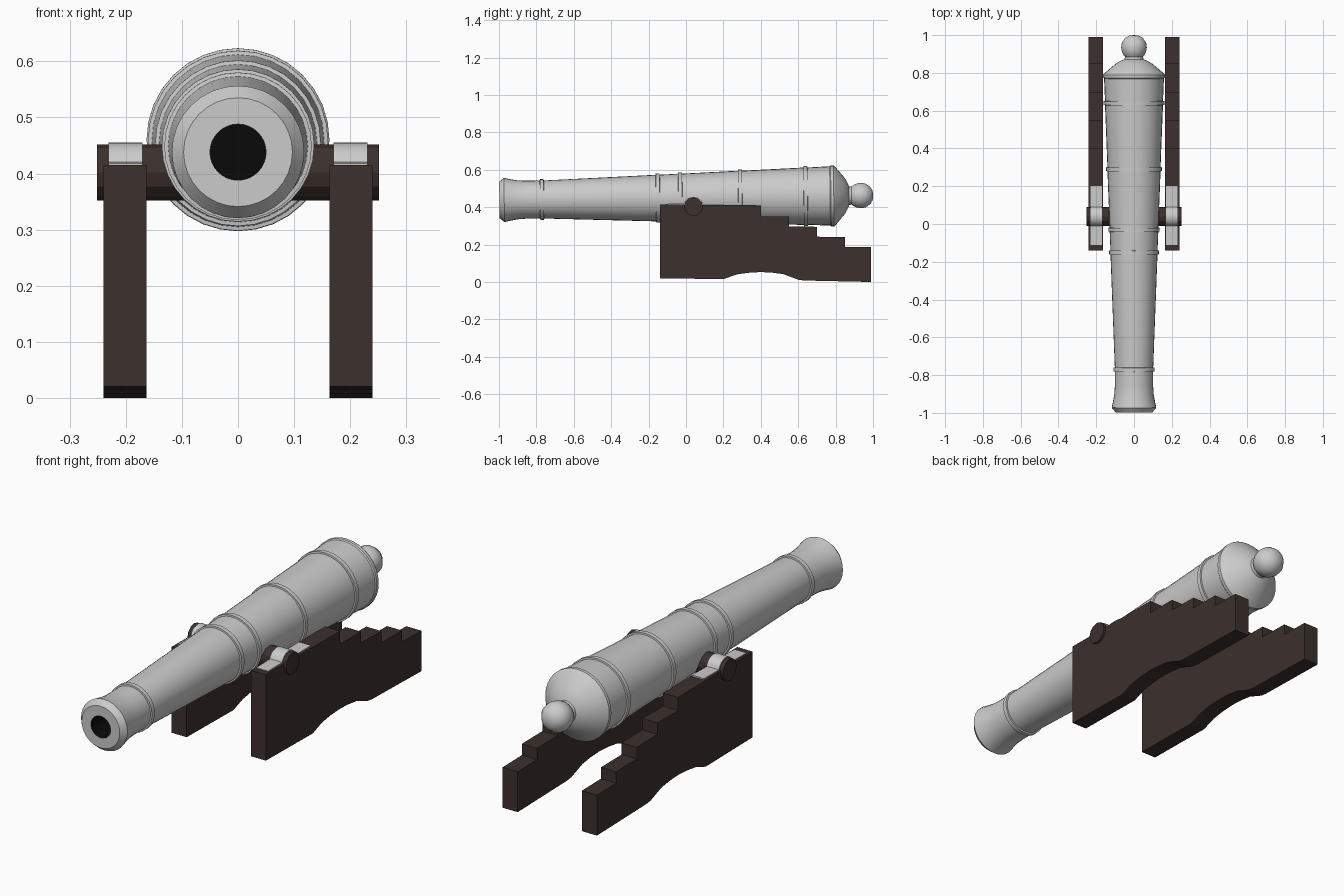
import bpy, bmesh, math
from mathutils import Matrix

if "Cube" in bpy.data.objects:
    bpy.data.objects.remove(bpy.data.objects["Cube"])


def material(name, rgb):
    m = bpy.data.materials.new(name)
    m.diffuse_color = (*rgb, 1)
    m.use_nodes = True
    m.node_tree.nodes["Principled BSDF"].inputs["Base Color"].default_value = m.diffuse_color
    return m


wood = material("dark_wood", (0.045, 0.03, 0.026))
black = material("bore_black", (0.003, 0.003, 0.003))


def finish(name, bm, mat=None, smooth=False):
    bmesh.ops.recalc_face_normals(bm, faces=bm.faces)
    me = bpy.data.meshes.new(name)
    bm.to_mesh(me)
    bm.free()
    ob = bpy.data.objects.new(name, me)
    bpy.context.collection.objects.link(ob)
    if mat:
        me.materials.append(mat)
    if smooth:
        bpy.ops.object.select_all(action='DESELECT')
        bpy.context.view_layer.objects.active = ob
        ob.select_set(True)
        bpy.ops.object.shade_smooth_by_angle(angle=math.radians(30))
    return ob


# Revolve (y, radius) points around the y axis
def lathe(name, pts, mat=None, sides=32):
    bm = bmesh.new()
    vs = [bm.verts.new((r, y, 0)) for y, r in pts]
    es = [bm.edges.new(p) for p in zip(vs, vs[1:])]
    bmesh.ops.spin(bm, geom=vs + es, cent=(0, 0, 0), axis=(0, 1, 0),
                   angle=2 * math.pi, steps=sides, use_duplicate=False)
    bmesh.ops.remove_doubles(bm, verts=bm.verts, dist=0.0002)
    ob = finish(name, bm, mat, True)
    ob.location.z = 0.4505
    ob.rotation_euler.x = 0.0125      # slight elevation towards the breech
    return ob


# Extrude a (y, z) outline between two x positions, mirrored to both sides
def slab(name, pts, x0, x1, mat=None, smooth=False):
    for side, s in (("left", -1), ("right", 1)):
        bm = bmesh.new()
        f = bm.faces.new([bm.verts.new((s * x0, y, z)) for y, z in pts])
        ext = bmesh.ops.extrude_face_region(bm, geom=[f])["geom"]
        bmesh.ops.translate(bm, vec=(s * (x1 - x0), 0, 0),
                            verts=[g for g in ext if isinstance(g, bmesh.types.BMVert)])
        finish(name + "_" + side, bm, mat, smooth)


# Barrel: muzzle, tapering body with raised bands, breech and knob
def body_radius(y):
    return 0.102 + (y + 0.76) * (0.159 - 0.102) / 1.55


profile = [(-0.998, 0.05), (-0.998, 0.097), (-0.972, 0.118), (-0.95, 0.113),
           (-0.90, 0.104), (-0.86, 0.1015)]
for y in (-0.77, -0.15, -0.03, 0.29, 0.64):
    r = body_radius(y)
    profile += [(y - 0.011, r), (y - 0.010, r + 0.007),
                (y + 0.010, r + 0.007), (y + 0.011, r)]
profile += [(0.77, 0.1585), (0.775, 0.163), (0.79, 0.163), (0.798, 0.157),
            (0.85, 0.095), (0.866, 0.066), (0.872, 0.050), (0.885, 0.048),
            (0.895, 0.056), (0.91, 0.063), (0.935, 0.068), (0.96, 0.064),
            (0.985, 0.046), (0.998, 0.025), (1.0, 0)]
lathe("barrel", profile)
lathe("bore", [(-0.998, 0.05), (-0.88, 0.05), (-0.88, 0)], black)

# Stepped carriage cheeks
cheek = [(-0.14, 0.02), (-0.14, 0.415), (0.40, 0.41), (0.40, 0.35),
         (0.55, 0.35), (0.55, 0.298), (0.70, 0.295), (0.70, 0.242),
         (0.85, 0.24), (0.85, 0.188), (0.99, 0.186), (0.99, 0),
         (0.63, 0.008), (0.60, 0.012), (0.52, 0.042), (0.46, 0.05),
         (0.40, 0.053), (0.33, 0.049), (0.27, 0.04), (0.20, 0.015)]
slab("carriage_cheek", cheek, 0.163, 0.24, wood)

# Trunnion bar through the barrel
TY, TZ = 0.04, 0.402
bm = bmesh.new()
bmesh.ops.create_cone(bm, cap_ends=True, segments=12, radius1=0.05, radius2=0.05,
                      depth=0.502, matrix=Matrix.Translation((0, TY, TZ))
                      @ Matrix.Rotation(math.pi / 2, 4, 'Y'))
finish("trunnion", bm, wood)

# Metal cap straps: flat feet with an arch over the trunnion
R = 0.053
arch = [(TY + R * math.cos(math.radians(a)), TZ + R * math.sin(math.radians(a)))
        for a in range(16, 165, 12)]
slab("trunnion_strap",
     [(-0.11, 0.405), (0.20, 0.405), (0.20, 0.418)] + arch + [(-0.11, 0.418)],
     0.17, 0.231, None, True)
